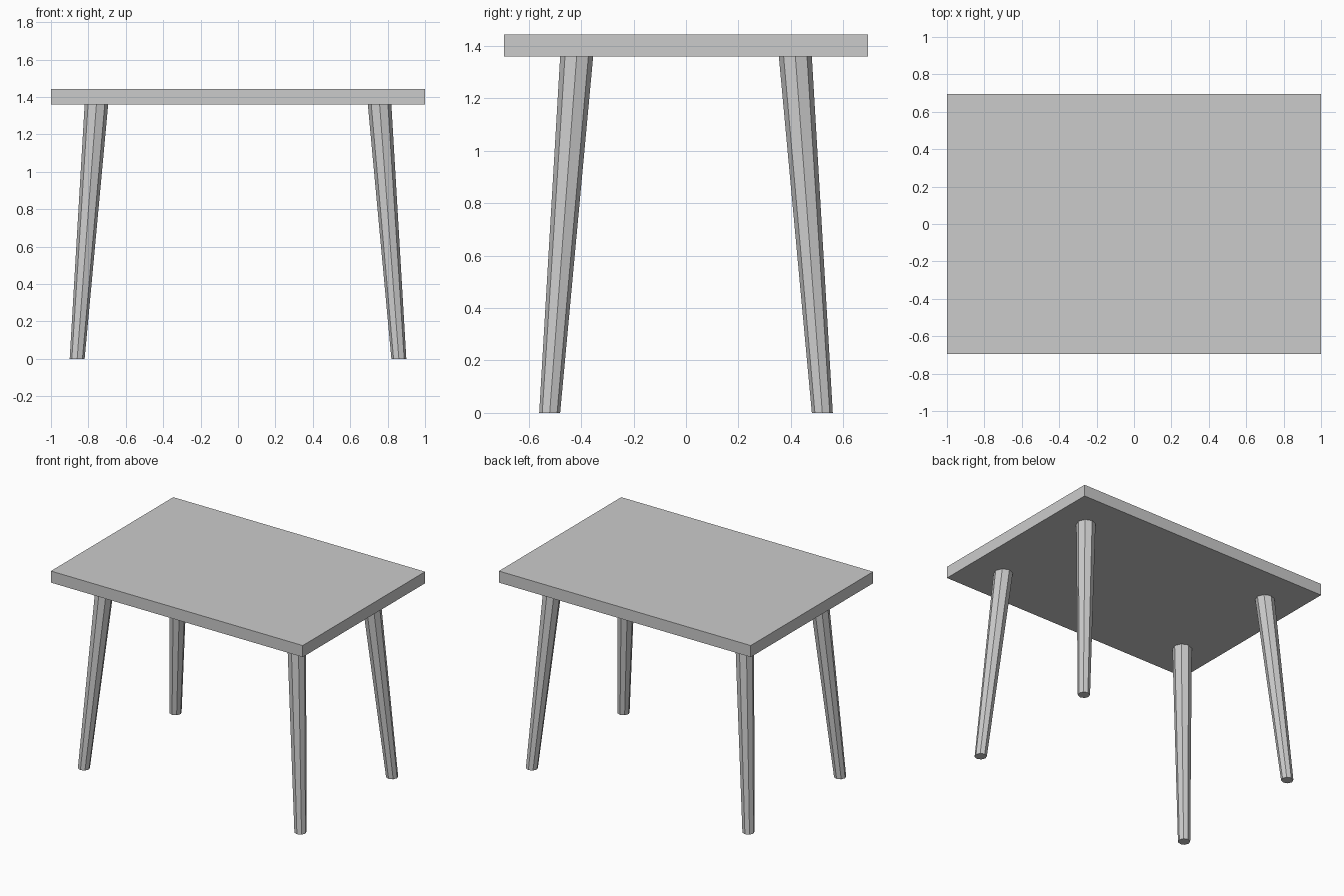
import bpy
import bmesh
from mathutils import Matrix, Vector

cube = bpy.data.objects.get("Cube")
if cube:
    bpy.data.objects.remove(cube, do_unlink=True)

TOP_Z = 1.443      # upper face of the table top
UNDER_Z = 1.36     # underside of the table top

# Single plain grey
grey = bpy.data.materials.new("light grey")
grey.use_nodes = True
colour = (0.6, 0.6, 0.6, 1)
grey.diffuse_color = colour
grey.node_tree.nodes["Principled BSDF"].inputs["Base Color"].default_value = colour


def add_object(name, bm):
    mesh = bpy.data.meshes.new(name)
    bm.to_mesh(mesh)
    bm.free()
    mesh.materials.append(grey)
    obj = bpy.data.objects.new(name, mesh)
    bpy.context.collection.objects.link(obj)
    return obj


# Table top: flat slab
bm = bmesh.new()
size = Vector((2, 1.388, TOP_Z - UNDER_Z))
bmesh.ops.create_cube(bm, size=1, matrix=Matrix.Diagonal(size).to_4x4())
bmesh.ops.translate(bm, verts=bm.verts, vec=(0, 0, (TOP_Z + UNDER_Z) / 2))
add_object("table_top", bm)


# Legs: eight-sided tapered posts, splayed outward with level feet
def add_leg(name, sx, sy):
    bm = bmesh.new()
    bmesh.ops.create_cone(bm, cap_ends=True, segments=8, radius1=0.04,
                          radius2=0.063, depth=UNDER_Z)
    foot = Vector((0.86 * sx, 0.52 * sy, 0))
    head = Vector((0.757 * sx, 0.417 * sy, UNDER_Z))
    for v in bm.verts:
        end = head if v.co.z > 0 else foot
        v.co = Vector((v.co.x, v.co.y, 0)) + end
    add_object(name, bm)


for side, sx in (("left", 1), ("right", -1)):
    for place, sy in (("front", -1), ("back", 1)):
        add_leg(f"{place}_{side}_leg", sx, sy)
